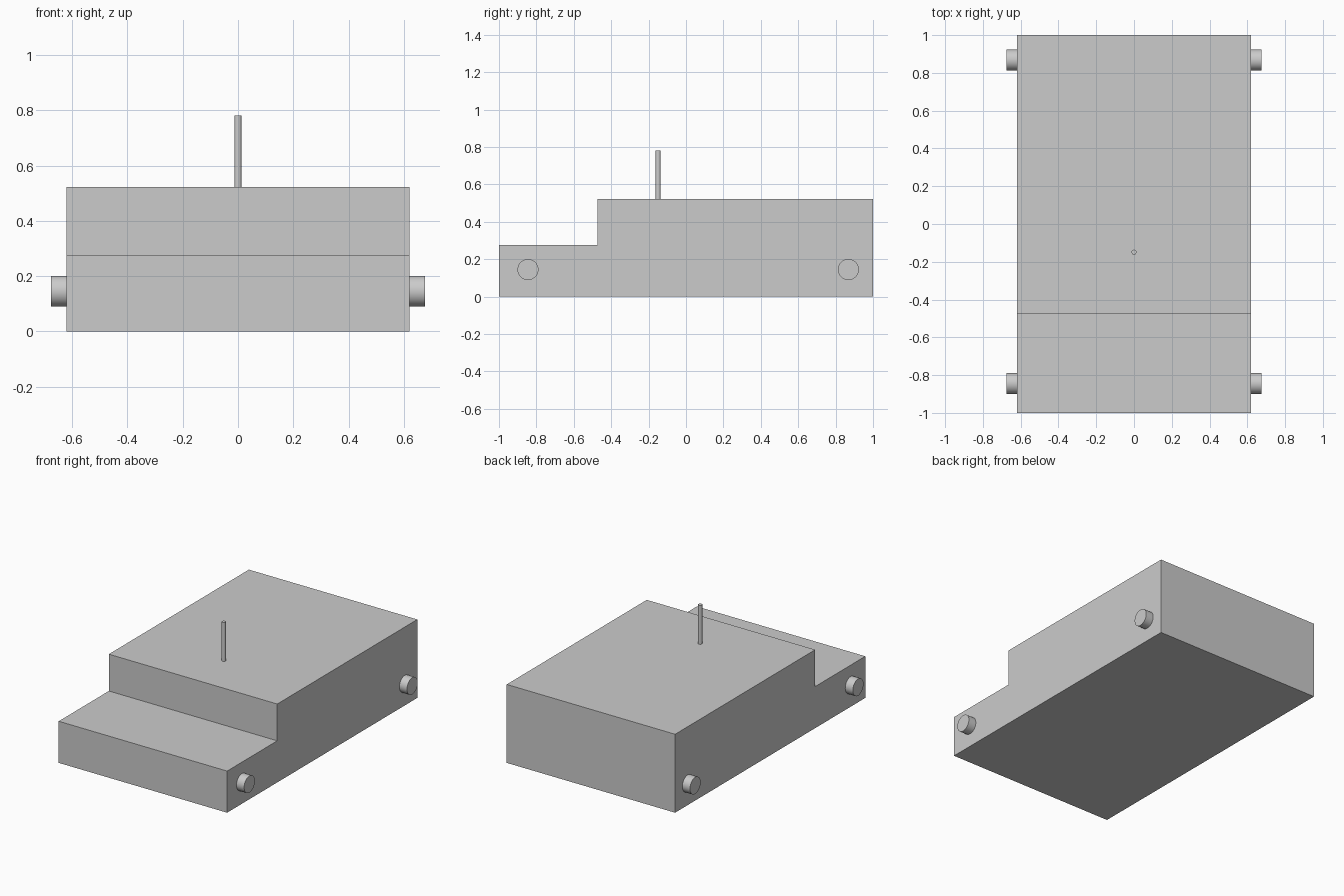
import bpy, bmesh, math

cube = bpy.data.objects.get("Cube")
if cube:
    bpy.data.objects.remove(cube, do_unlink=True)

GREY = (0.6, 0.6, 0.6, 1.0)
grey = bpy.data.materials.new("plain_grey")
grey.use_nodes = True
grey.diffuse_color = GREY
grey.node_tree.nodes["Principled BSDF"].inputs["Base Color"].default_value = GREY


def extruded_profile(name, profile, half_width):
    """Extrude a side outline of (y, z) points across x."""
    bm = bmesh.new()
    face = bm.faces.new([bm.verts.new((-half_width, y, z)) for y, z in profile])
    result = bmesh.ops.extrude_face_region(bm, geom=[face])
    moved = [v for v in result["geom"] if isinstance(v, bmesh.types.BMVert)]
    bmesh.ops.translate(bm, verts=moved, vec=(2 * half_width, 0, 0))
    bmesh.ops.recalc_face_normals(bm, faces=bm.faces)
    mesh = bpy.data.meshes.new(name)
    bm.to_mesh(mesh)
    bm.free()
    obj = bpy.data.objects.new(name, mesh)
    bpy.context.collection.objects.link(obj)
    mesh.materials.append(grey)
    return obj


def cylinder(name, radius, depth, location, rotation=(0, 0, 0)):
    bpy.ops.mesh.primitive_cylinder_add(vertices=48, radius=radius, depth=depth,
                                        location=location, rotation=rotation)
    obj = bpy.context.object
    obj.name = name
    obj.data.materials.append(grey)
    bpy.ops.object.shade_smooth_by_angle(angle=math.radians(30))
    return obj


# Stepped body: low front deck and taller rear block
HALF_WIDTH = 0.62
extruded_profile("body", [(-1, 0), (1, 0), (1, 0.522), (-0.473, 0.522),
                          (-0.473, 0.277), (-1, 0.277)], HALF_WIDTH)

# Wheel stubs on both sides
STUB = 0.056
for side, sign in (("left", 1), ("right", -1)):
    for end, y in (("front", -0.845), ("rear", 0.868)):
        cylinder(f"{end}_{side}_wheel", 0.056, STUB,
                 (sign * (HALF_WIDTH + STUB / 2), y, 0.145), (0, math.pi / 2, 0))

# Thin mast on the roof
cylinder("mast", 0.013, 0.26, (0, -0.149, 0.651))
